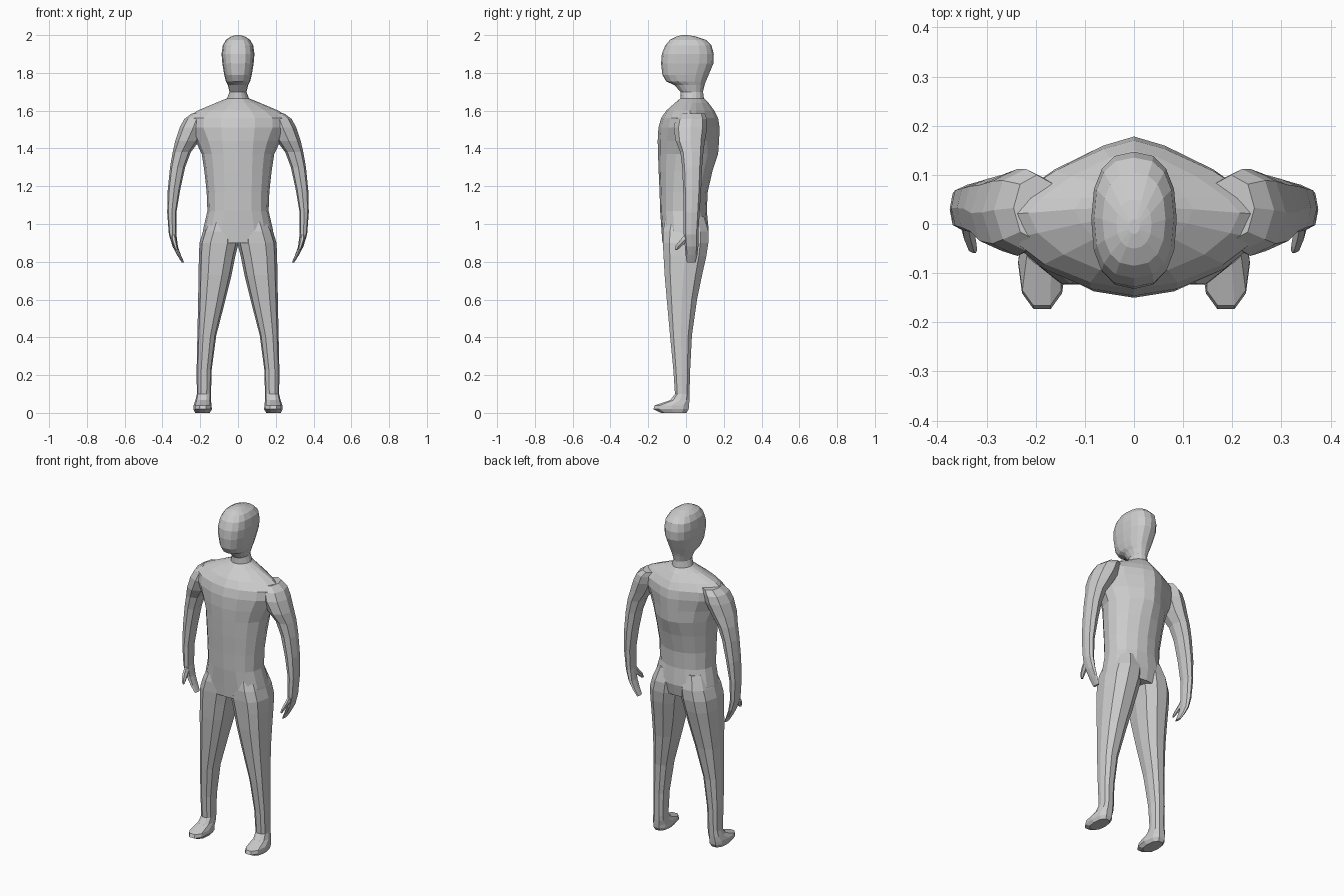
import bpy, bmesh, math

skin = bpy.data.materials.new("plain grey")
skin.diffuse_color = (0.6, 0.6, 0.6, 1)


def sq(v, e):
    return math.copysign(abs(v) ** (2 / e), v)


def loft(name, rings, n=12, side=1):
    """Stack of rounded sections: (z, x0, x1, y_front, y_back, front_power, back_power)."""
    bm = bmesh.new()
    loops = []
    for z, x0, x1, yf, yb, ef, eb in rings:
        cx, cy, rx, ry = (x0 + x1) / 2, (yf + yb) / 2, (x1 - x0) / 2, (yb - yf) / 2
        loop = []
        for i in range(n):
            a = 2 * math.pi * i / n
            c, s = round(math.cos(a), 6), round(math.sin(a), 6)
            e = eb if s > 0 else ef
            loop.append(bm.verts.new((side * (cx + rx * sq(c, e)), cy + ry * sq(s, e), z)))
        loops.append(loop)
    for lo, hi in zip(loops, loops[1:]):
        for i in range(n):
            j = (i + 1) % n
            bm.faces.new((lo[i], lo[j], hi[j], hi[i]))
    bm.faces.new(loops[0])
    bm.faces.new(loops[-1])
    bmesh.ops.recalc_face_normals(bm, faces=bm.faces)
    me = bpy.data.meshes.new(name)
    bm.to_mesh(me)
    bm.free()
    me.materials.append(skin)
    ob = bpy.data.objects.new(name, me)
    bpy.context.collection.objects.link(ob)
    return ob


def sym(z, w, yf, yb, ef=2.2, eb=2.2):
    return (z, -w, w, yf, yb, ef, eb)


# torso, neck and head in one stack
body = loft("body", [
    sym(0.90, 0.195, -0.125, 0.105, 2.6, 2.2),
    sym(0.97, 0.185, -0.13, 0.12, 2.5, 2.2),
    sym(1.07, 0.162, -0.137, 0.11, 2.4, 2.0),
    sym(1.17, 0.166, -0.14, 0.115, 2.3, 1.9),
    sym(1.28, 0.178, -0.145, 0.14, 2.2, 1.8),
    sym(1.37, 0.192, -0.148, 0.17, 2.1, 1.6),
    sym(1.44, 0.225, -0.15, 0.175, 1.9, 1.4),
    sym(1.51, 0.275, -0.146, 0.178, 1.7, 1.3),
    sym(1.56, 0.275, -0.132, 0.17, 1.7, 1.3),
    sym(1.60, 0.215, -0.105, 0.15, 1.7, 1.3),
    sym(1.64, 0.12, -0.06, 0.12, 1.7, 1.4),
    sym(1.665, 0.058, -0.03, 0.095, 1.9, 1.8),
    sym(1.70, 0.045, -0.03, 0.09, 2, 2),
    sym(1.735, 0.054, -0.06, 0.098, 2, 2.3),
    sym(1.755, 0.064, -0.105, 0.105, 2.2, 2.4),
    sym(1.79, 0.073, -0.125, 0.12, 2.4, 2.4),
    sym(1.85, 0.083, -0.132, 0.145, 2.5, 2.4),
    sym(1.90, 0.087, -0.128, 0.147, 2.5, 2.4),
    sym(1.945, 0.081, -0.11, 0.135, 2.5, 2.5),
    sym(1.975, 0.064, -0.085, 0.105, 2.4, 2.4),
    sym(1.993, 0.036, -0.05, 0.05, 2.2, 2.2),
    sym(2.0, 0.012, -0.02, 0.01, 2, 2),
], 14 + 2)

parts = []
for s in (1, -1):
    # arm with closed hand
    parts.append(loft("arm", [
        (0.795, 0.284, 0.297, 0.005, 0.05, 2.2, 2.2),
        (0.835, 0.302, 0.322, -0.002, 0.06, 2.4, 2.4),
        (0.88, 0.318, 0.346, -0.006, 0.065, 2.4, 2.4),
        (0.945, 0.326, 0.366, -0.012, 0.065, 2.4, 2.4),
        (1.06, 0.326, 0.375, -0.012, 0.072, 2.5, 2.5),
        (1.18, 0.306, 0.372, -0.015, 0.08, 2.5, 2.5),
        (1.30, 0.280, 0.360, -0.02, 0.085, 2.5, 2.5),
        (1.38, 0.250, 0.346, -0.03, 0.092, 2.4, 2.4),
        (1.44, 0.205, 0.332, -0.055, 0.1, 2.2, 2.2),
        (1.51, 0.165, 0.309, -0.065, 0.112, 2.1, 2.1),
        (1.555, 0.155, 0.285, -0.055, 0.112, 2.1, 2.1),
        (1.585, 0.150, 0.245, -0.035, 0.10, 2.1, 2.1),
    ], 8, s))
    # thumb
    parts.append(loft("thumb", [
        (0.862, 0.319, 0.331, -0.060, -0.045, 2, 2),
        (0.885, 0.321, 0.341, -0.057, -0.018, 2, 2),
        (0.915, 0.326, 0.352, -0.035, 0.02, 2, 2),
        (0.955, 0.334, 0.354, 0.0, 0.03, 2, 2),
    ], 6, s))
    # leg and foot
    parts.append(loft("leg", [
        (0.0, 0.150, 0.227, -0.135, 0.005, 2.4, 2.4),
        (0.02, 0.138, 0.236, -0.177, 0.018, 2.3, 2.5),
        (0.04, 0.140, 0.235, -0.170, 0.02, 2.3, 2.5),
        (0.068, 0.143, 0.225, -0.085, 0.02, 2.4, 2.5),
        (0.10, 0.143, 0.218, -0.06, 0.02, 2.5, 2.5),
        (0.23, 0.139, 0.219, -0.069, 0.024, 2.5, 2.4),
        (0.41, 0.115, 0.215, -0.087, 0.034, 2.5, 2.3),
        (0.60, 0.066, 0.211, -0.105, 0.062, 2.6, 2.2),
        (0.73, 0.034, 0.209, -0.117, 0.09, 2.7, 2.2),
        (0.83, 0.014, 0.207, -0.123, 0.113, 2.8, 2.2),
        (0.90, -0.003, 0.204, -0.127, 0.124, 2.8, 2.2),
        (0.96, -0.006, 0.186, -0.127, 0.124, 2.6, 2.2),
        (1.04, 0.01, 0.150, -0.11, 0.10, 2.4, 2.2),
    ], 10, s))

# fuse the limbs into the body
bpy.context.view_layer.objects.active = body
for p in parts:
    m = body.modifiers.new("fuse", "BOOLEAN")
    m.operation, m.solver, m.object = "UNION", "EXACT", p
    bpy.ops.object.modifier_apply(modifier=m.name)
    bpy.data.objects.remove(p)
